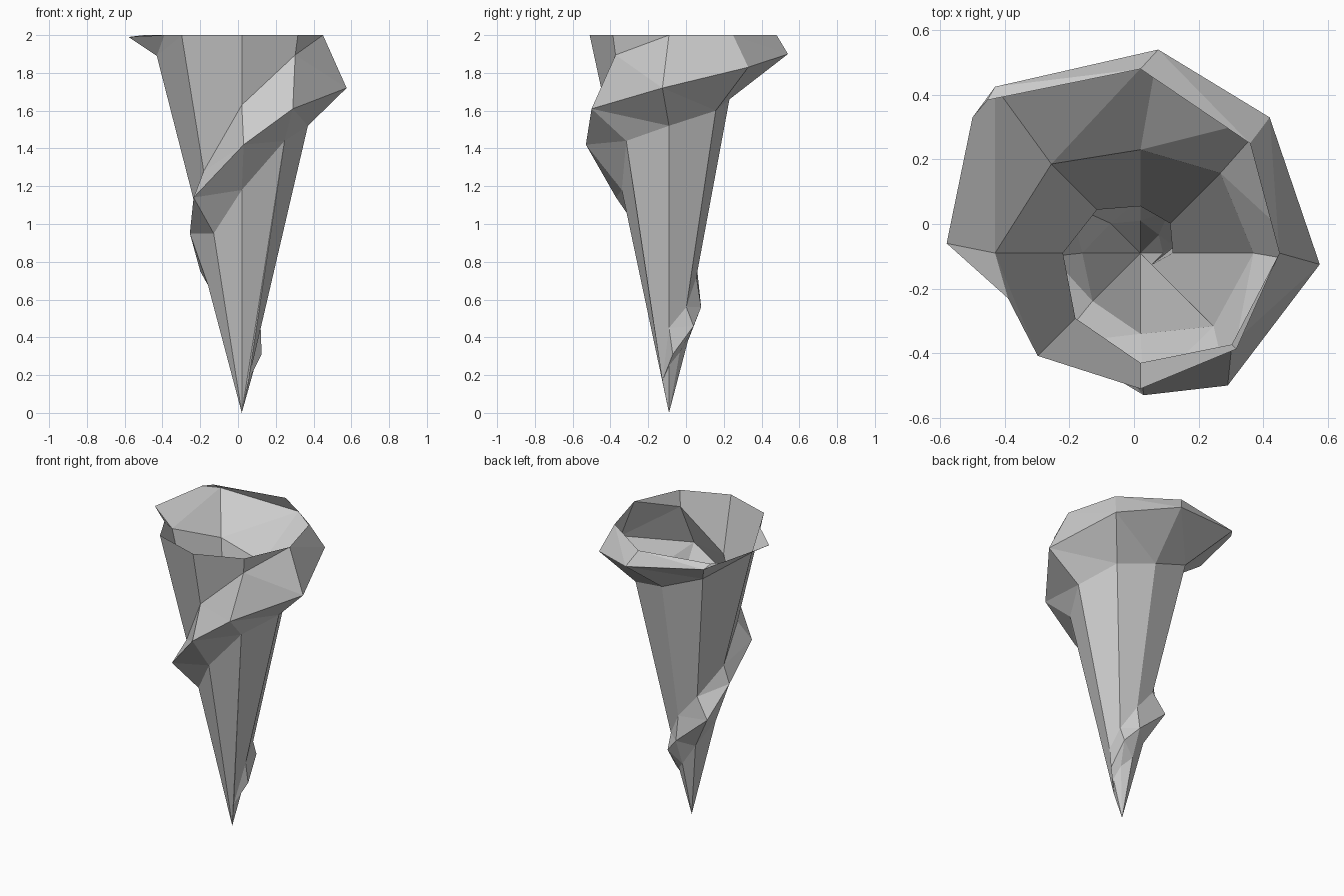
import bpy
import bmesh
from math import cos, sin, radians
from mathutils import Vector

cube = bpy.data.objects.get("Cube")
if cube:
    bpy.data.objects.remove(cube, do_unlink=True)

STEPS_PER_TURN = 8
AXIS = Vector((0.02, -0.09, 0))

bm = bmesh.new()


def spoke_point(step, radius, height):
    """Vertex on one of the eight spokes around the cone axis."""
    angle = radians(360 / STEPS_PER_TURN * step)
    return bm.verts.new(AXIS + Vector((radius * cos(angle), radius * sin(angle), height)))


def spiral(profile):
    """Row of vertices that climbs one spoke per step."""
    return [spoke_point(step, radius, height) for step, (radius, height) in enumerate(profile)]


def face(*corners):
    bm.faces.new(corners)


# Foot of the ridge, where it meets the cone
lower = spiral([(.07, .25), (.08, .32), (.10, .38), (.13, .52), (.18, .68),
                (.21, .95), (.25, 1.18), (.32, 1.44), (.35, 1.52), (.35, 1.6),
                (.32, 1.66), (.39, 1.77), (.45, 1.89)])

# Crest of the ridge, slightly irregular
crest = [bm.verts.new(p) for p in (
    (.125, -.07, .31), (.11, .04, .46), (.02, .08, .56), (-.2, .06, .75),
    (-.255, -.1, .95), (-.235, -.37, 1.14), (.03, -.53, 1.42), (.29, -.5, 1.61),
    (.575, -.125, 1.72), (.42, .33, 1.83), (.075, .54, 1.9), (-.43, .425, 1.97),
    (-.58, -.06, 1.99))]

# Top of the ridge, which runs out into the open rim
upper = spiral([(.10, .45), (.13, .56), (.145, .72), (.19, .88), (.24, 1.07),
                (.285, 1.28), (.34, 1.63), (.4, 1.895), (.43, 2), (.48, 2),
                (.57, 2), (.67, 2)])

# Tip, ridge start and the rest of the rim
tip = bm.verts.new(AXIS)
start = spoke_point(-1, .05, .17)
rim = {step: spoke_point(step, radius, 2) for step, radius in ((5, .45), (6, .42), (7, .42))}
rim_notch = bm.verts.new((-.39, -.23, 2))
rim_flare = bm.verts.new((-.5, .33, 2))

# Pointed tip
face(tip, lower[0], start)
for k in range(6):
    face(tip, lower[k + 1], lower[k])
face(tip, start, lower[7])
face(tip, lower[7], lower[6])

# Ridge: underside and upper side, each bent along a diagonal
face(start, lower[0], crest[0])
face(start, crest[0], upper[0])
for k in range(11):
    face(lower[k], lower[k + 1], crest[k])
    face(lower[k + 1], crest[k + 1], crest[k])
    face(crest[k], crest[k + 1], upper[k])
    face(crest[k + 1], upper[k + 1], upper[k])

# Ridge end, cut off by the rim
face(lower[11], lower[12], crest[11])
face(crest[11], lower[12], crest[12], rim_flare)
face(crest[11], rim_flare, upper[11])
face(lower[12], rim_notch, crest[12])

# Cone wall between one turn of the ridge and the next
wall_foot = [start] + upper
for k in range(5):
    face(wall_foot[k], wall_foot[k + 1], lower[k + 8], lower[k + 7])

# Cone wall that reaches the rim
face(upper[4], upper[5], rim[5], lower[12])
face(lower[12], rim[5], rim_notch)
for k in (5, 6):
    face(upper[k], upper[k + 1], rim[k + 1], rim[k])
face(upper[7], upper[8], rim[7])

mesh = bpy.data.meshes.new("spiral_cone")
bm.to_mesh(mesh)
bm.free()

# Plain grey
grey = bpy.data.materials.new("plain_grey")
grey.use_nodes = True
colour = (0.6, 0.6, 0.6, 1)
grey.diffuse_color = colour
grey.node_tree.nodes["Principled BSDF"].inputs["Base Color"].default_value = colour
mesh.materials.append(grey)

cone = bpy.data.objects.new("spiral_cone", mesh)
bpy.context.collection.objects.link(cone)
